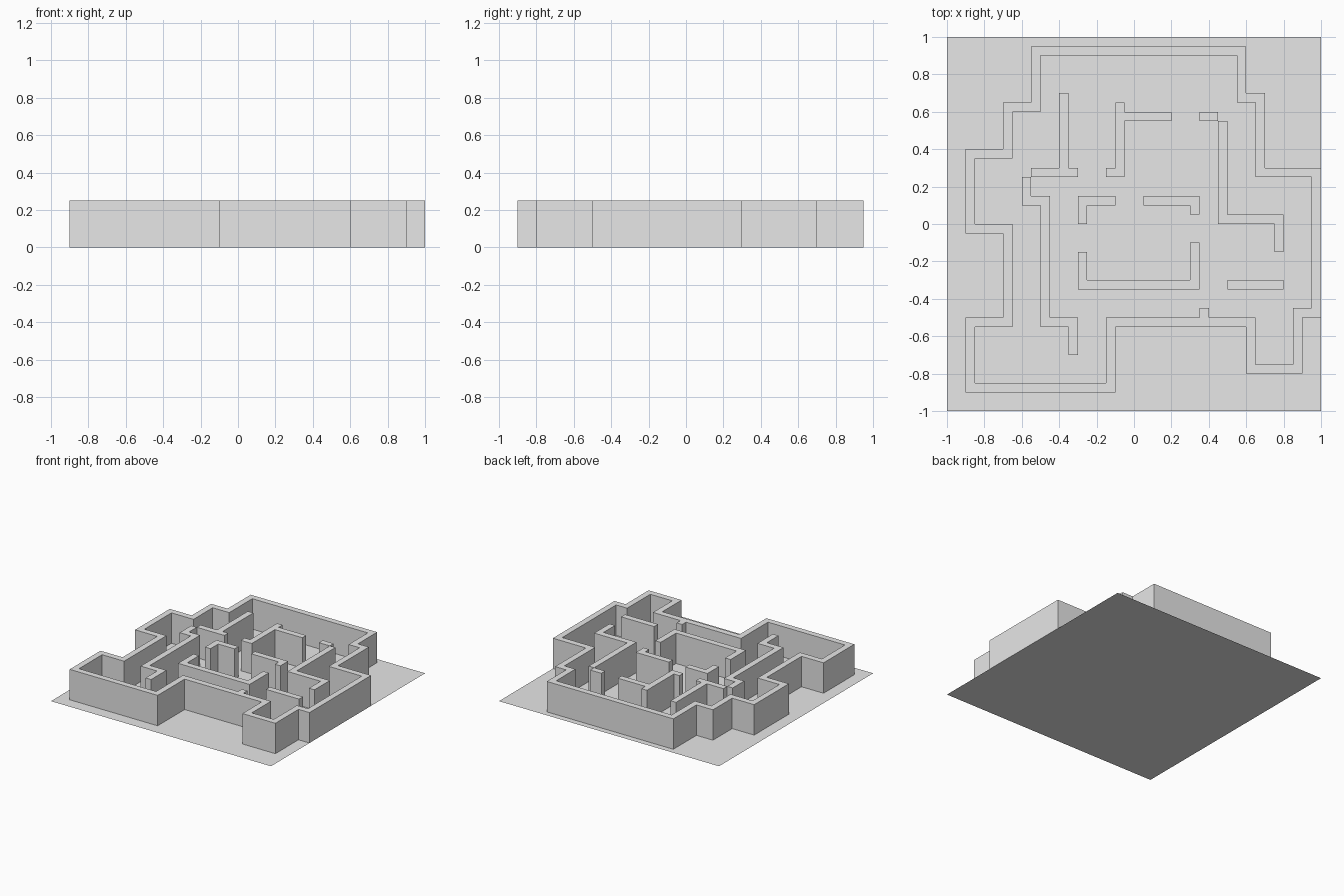
import bpy
import bmesh

CELL = 0.05
HEIGHT = 0.25

if "Cube" in bpy.data.objects:
    bpy.data.objects.remove(bpy.data.objects["Cube"], do_unlink=True)

grey = bpy.data.materials.new("light_grey")
grey.use_nodes = True
grey.diffuse_color = (0.8, 0.8, 0.8, 1)
grey.node_tree.nodes["Principled BSDF"].inputs["Base Color"].default_value = (0.8, 0.8, 0.8, 1)


def finish(name, bm):
    """Turn a bmesh into a named grey object."""
    mesh = bpy.data.meshes.new(name)
    bm.to_mesh(mesh)
    bm.free()
    mesh.materials.append(grey)
    bpy.context.collection.objects.link(bpy.data.objects.new(name, mesh))


def trace(steps):
    """Cells along a path: start x, y, then the next x, next y, and so on in turn."""
    pos = list(steps[:2])
    cells = {tuple(pos)}
    for i, target in enumerate(steps[2:]):
        axis = i % 2
        while pos[axis] != target:
            pos[axis] += 1 if target > pos[axis] else -1
            cells.add(tuple(pos))
    return cells


def build_walls(name, *paths):
    """Raise all grid cells crossed by the paths into one joined wall."""
    cells = set().union(*(trace(p) for p in paths))
    count = round(2 / CELL)
    bm = bmesh.new()
    bmesh.ops.create_grid(bm, x_segments=count, y_segments=count, size=1)

    def is_open(face):
        c = face.calc_center_median()
        return (int(c.x // CELL), int(c.y // CELL)) not in cells

    bmesh.ops.delete(bm, geom=[f for f in bm.faces if is_open(f)], context="FACES")
    raised = bmesh.ops.extrude_face_region(bm, geom=bm.faces[:])["geom"]
    tops = [v for v in raised if isinstance(v, bmesh.types.BMVert)]
    bmesh.ops.translate(bm, verts=tops, vec=(0, 0, HEIGHT))
    bmesh.ops.recalc_face_normals(bm, faces=bm.faces[:])
    # The floor closes the underside
    under = [f for f in bm.faces if f.calc_center_median().z < CELL / 2]
    bmesh.ops.delete(bm, geom=under, context="FACES")
    bmesh.ops.dissolve_limit(bm, angle_limit=0.01, verts=bm.verts[:], edges=bm.edges[:])
    finish(name, bm)


# Floor sheet
floor = bmesh.new()
bmesh.ops.create_grid(floor, x_segments=1, y_segments=1, size=1)
finish("floor", floor)

# Closed outer wall, with a short stub inside the front
build_walls(
    "outer_wall",
    (19, 5, 13, 13, 11, 18, -11, 12, -14, 7, -18, -1, -14, -11, -18, -18,
     -3, -11, 12, -16, 17, -10, 19, 5),
    (7, -10),
)

# Inner partitions
build_walls("left_partition", (-12, 4, -12, 2, -10, -11, -7, -14))
build_walls("back_left_partition", (-11, 5, -7), (-8, 5, -8, 13))
build_walls("back_partition", (-3, 5, -2, 12), (-2, 11, 3))
build_walls("back_right_stub", (7, 11, 8))
build_walls("right_partition", (9, 10, 9, 0, 15, -3))
build_walls("right_bar", (10, -7, 15))

# Middle room
build_walls("room_back_left", (-3, 2, -6, 0))
build_walls("room_back_right", (1, 2, 6, 1))
build_walls("room_front", (-6, -4, -6, -7, 6, -3))
